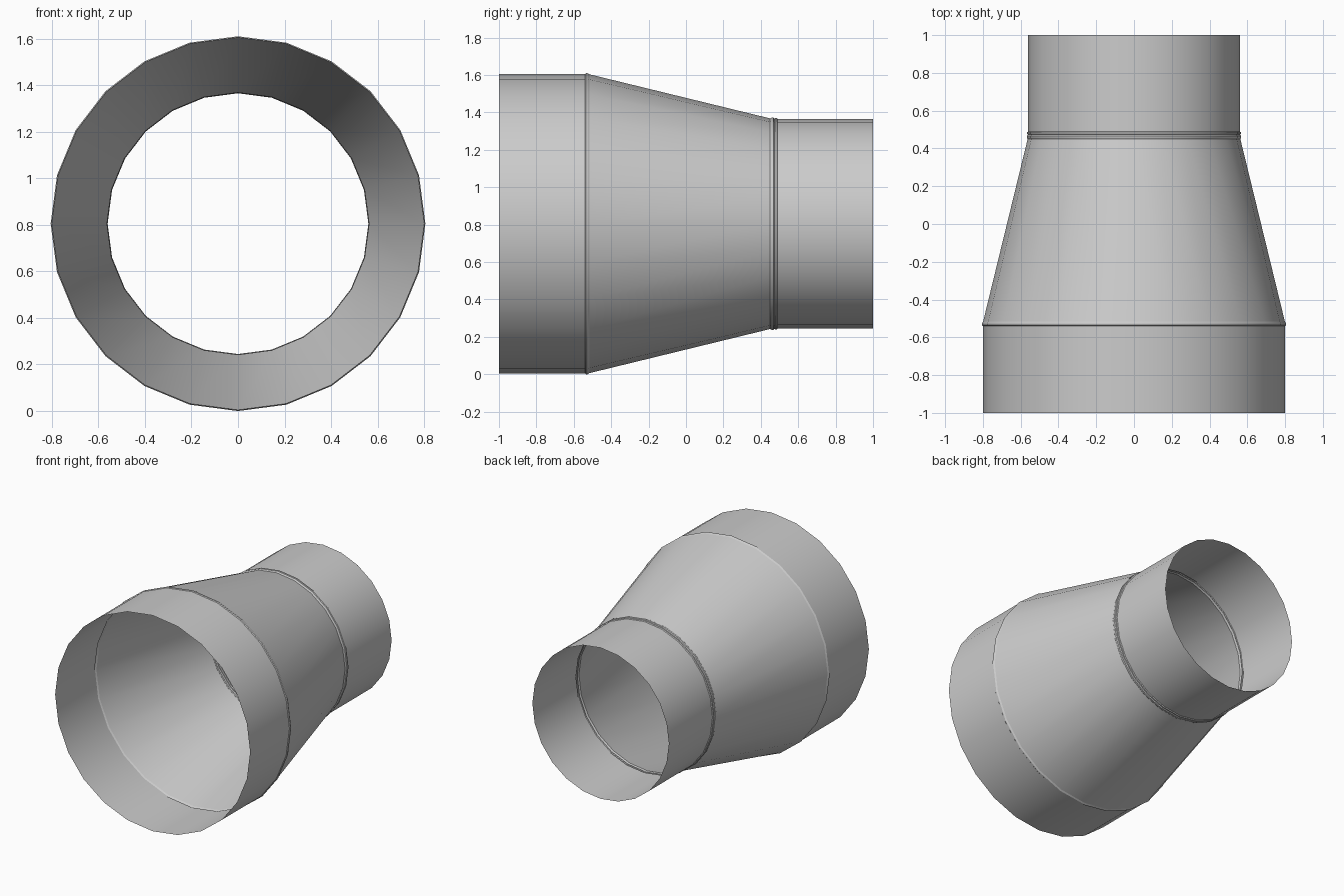
import bpy, math

if "Cube" in bpy.data.objects:
    bpy.data.objects.remove(bpy.data.objects["Cube"])

SIDES = 24
AXIS_Z = 0.805


def revolve(name, profile):
    """Open shell swept around the y axis from (y, radius) points."""
    verts, faces = [], []
    for y, r in profile:
        for i in range(SIDES):
            a = 2 * math.pi * i / SIDES
            verts.append((r * math.cos(a), y, AXIS_Z + r * math.sin(a)))
    for k in range(len(profile) - 1):
        for i in range(SIDES):
            j = (i + 1) % SIDES
            a, b = k * SIDES, (k + 1) * SIDES
            faces.append((a + i, b + i, b + j, a + j))
    mesh = bpy.data.meshes.new(name)
    mesh.from_pydata(verts, [], faces)
    obj = bpy.data.objects.new(name, mesh)
    bpy.context.collection.objects.link(obj)
    bpy.context.view_layer.objects.active = obj
    obj.select_set(True)
    bpy.ops.object.shade_smooth_by_angle(angle=math.radians(30))
    obj.select_set(False)


# wide collar, ending in a slightly raised seam
revolve("wide_collar", [(-1, 0.80), (-0.54, 0.80), (-0.535, 0.805), (-0.527, 0.805), (-0.517, 0.799)])
# tapered middle
revolve("taper", [(-0.517, 0.799), (0.45, 0.563)])
# double bead at the narrow seam
revolve("seam_bead", [(0.45, 0.563), (0.457, 0.567), (0.467, 0.567), (0.473, 0.561),
                      (0.477, 0.566), (0.486, 0.566), (0.49, 0.56)])
# narrow collar
revolve("narrow_collar", [(0.49, 0.56), (1, 0.56)])
